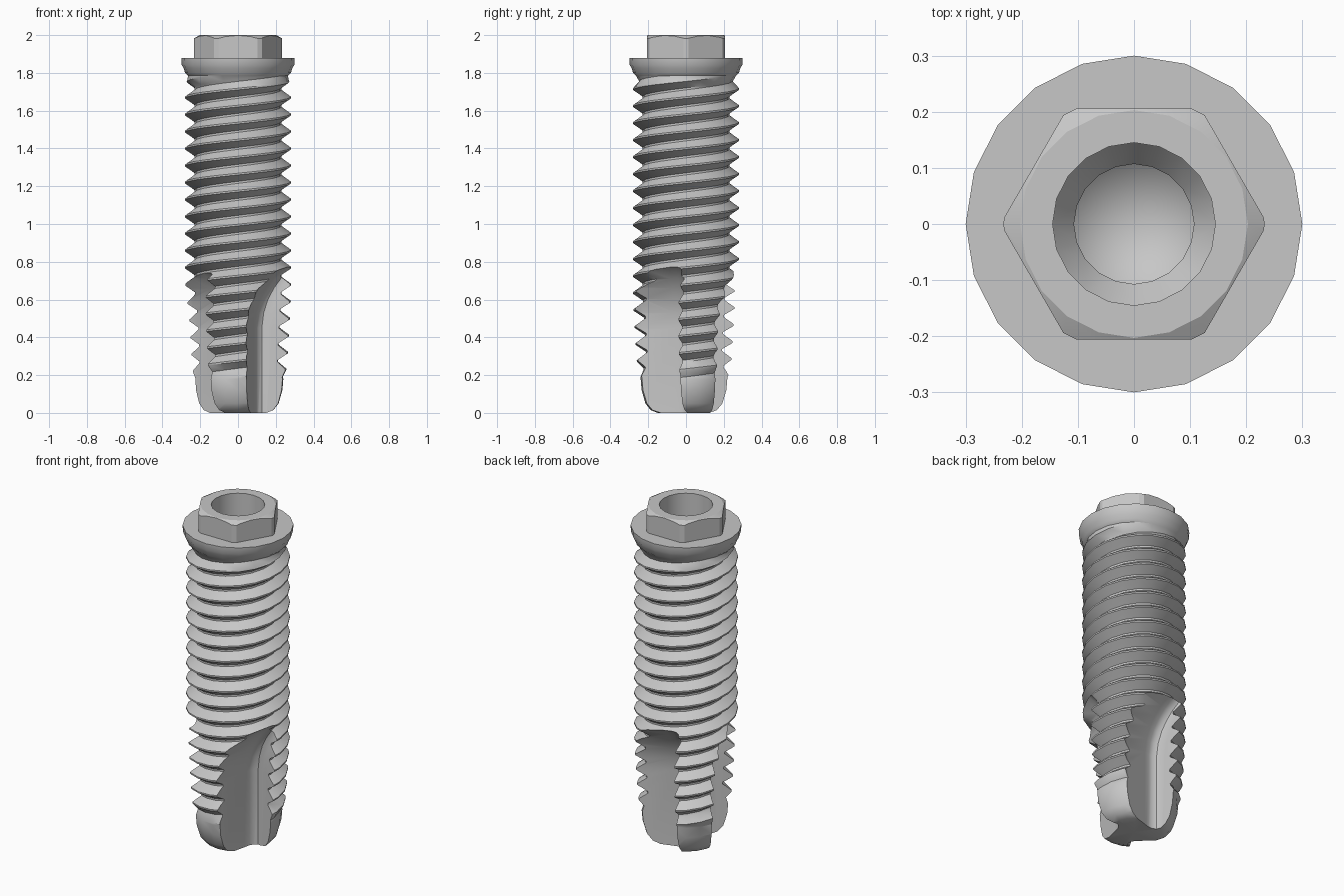
import bpy, bmesh, math
from mathutils import Matrix

cube = bpy.data.objects.get("Cube")
if cube:
    bpy.data.objects.remove(cube, do_unlink=True)

steel = bpy.data.materials.new("brushed_grey")
steel.use_nodes = True
GREY = (0.57, 0.57, 0.57, 1)
steel.diffuse_color = GREY
steel.node_tree.nodes["Principled BSDF"].inputs["Base Color"].default_value = GREY

SIDES = 20
PITCH = 0.09
LEAD = 2 * PITCH          # two thread starts
LOW, HIGH = 0.18, 1.785   # threaded span


def make(name, bm):
    bmesh.ops.remove_doubles(bm, verts=bm.verts, dist=0.0004)
    bmesh.ops.recalc_face_normals(bm, faces=bm.faces)
    mesh = bpy.data.meshes.new(name)
    bm.to_mesh(mesh)
    bm.free()
    mesh.materials.append(steel)
    obj = bpy.data.objects.new(name, mesh)
    bpy.context.collection.objects.link(obj)
    return obj


def skin(bm, loops, closed=False):
    """Join neighbouring rows of points with quads."""
    rows = [[bm.verts.new(p) for p in row] for row in loops]
    m = len(rows[0])
    for a, b in zip(rows, rows[1:]):
        for j in range(m if closed else m - 1):
            k = (j + 1) % m
            bm.faces.new((a[j], b[j], b[k], a[k]))
    return rows


def around(r, z, i):
    t = math.tau * i / SIDES
    return (r * math.cos(t), r * math.sin(t), z)


def cut(target, cutter, operation):
    mod = target.modifiers.new(operation, "BOOLEAN")
    mod.operation, mod.solver, mod.object = operation, "EXACT", cutter
    bpy.context.view_layer.objects.active = target
    bpy.ops.object.modifier_apply(modifier=mod.name)
    bpy.data.objects.remove(cutter, do_unlink=True)


def smooth(obj, angle):
    bpy.ops.object.select_all(action="DESELECT")
    obj.select_set(True)
    bpy.context.view_layer.objects.active = obj
    bpy.ops.object.shade_smooth_by_angle(angle=math.radians(angle))


def thread_radius(z, tooth):
    taper = min(1, max(0, (z - LOW) / 0.45))
    root = 0.205 + 0.025 * taper
    crest = 0.243 + 0.038 * math.sqrt(taper)
    fade = min(1, max(0, (z - LOW) / 0.03), max(0, (HIGH - z) / 0.04))
    root = max(root, 0.24 - max(0, z - LOW) * 0.3)
    root += 0.035 * max(0, 1 - (HIGH - z) / 0.06)
    return root + max(0, crest - root) * tooth * fade


# Rounded tip, then collar and drilled socket, either side of the thread
TIP = [(0, 0), (0.15, 0), (0.187, 0.015), (0.215, 0.05), (0.235, 0.12),
       (thread_radius(LOW, 0), LOW)]
COLLAR = [(thread_radius(HIGH, 0), HIGH), (0.28, 1.80), (0.288, 1.825), (0.298, 1.842),
          (0.30, 1.88), (0.145, 1.88), (0.145, 1.82), (0.107, 1.77), (0.107, 1.25), (0, 1.16)]
TOOTH = [(0.0, 0), (0.12, 0), (0.5, 1), (0.6, 1)]


def thread_column(i):
    """Points up one side of the helix, clipped to the threaded span."""
    points = []
    for k in range(-4, 22):
        for offset, tooth in TOOTH:
            z = PITCH * (k + offset) + LEAD * i / SIDES
            z = min(HIGH, max(LOW, z))
            points.append(around(thread_radius(z, tooth), z, i))
    return points


bm = bmesh.new()
skin(bm, [thread_column(i) for i in range(SIDES + 1)])
for profile in (TIP, COLLAR):
    skin(bm, [[around(r, z, i) for r, z in profile] for i in range(SIDES + 1)])
bmesh.ops.remove_doubles(bm, verts=bm.verts, dist=0.0004)
bmesh.ops.dissolve_degenerate(bm, edges=bm.edges, dist=0.0001)
bmesh.ops.triangulate(bm, faces=bm.faces)
body = make("threaded_body", bm)

# Three cutting flutes: a wall that curves outward near the top
SECTION = [(0.035, -0.40), (0.045, -0.23), (0.085, -0.06), (0.093, -0.025), (0.106, -0.002),
           (0.126, 0.01), (0.15, 0.008), (0.18, -0.005), (0.25, -0.035), (0.45, -0.09), (0.45, -0.40)]
LEVELS = [(-0.1, 0), (0.45, 0), (0.53, 0.01), (0.6, 0.032), (0.66, 0.064),
          (0.71, 0.10), (0.75, 0.14), (0.785, 0.19), (0.81, 0.24)]
for n in range(3):
    bm = bmesh.new()
    loops = [[(min(0.5, x + s), y - 0.2 * s, z) for x, y in SECTION] for z, s in LEVELS]
    rings = skin(bm, loops, closed=True)
    bm.faces.new(rings[0])
    bm.faces.new(rings[-1])
    bmesh.ops.transform(bm, matrix=Matrix.Rotation(math.tau * n / 3, 4, "Z"), verts=bm.verts)
    cut(body, make("flute_cutter", bm), "DIFFERENCE")
smooth(body, 35)

# Hexagonal head with chamfered corners and a round socket
bm = bmesh.new()
bmesh.ops.create_cone(bm, cap_ends=True, segments=6, radius1=0.238, radius2=0.238, depth=0.14,
                      matrix=Matrix.Translation((0, 0, 1.93)) @ Matrix.Rotation(math.tau / 12, 4, "Z"))
head = make("hex_head", bm)
RING = [(0.145, 1.875), (0.233, 1.875), (0.233, 1.983), (0.203, 2.0), (0.145, 2.0)]
bm = bmesh.new()
skin(bm, [[around(r, z, i) for r, z in RING] for i in range(SIDES + 1)], closed=True)
cut(head, make("chamfer_ring", bm), "INTERSECT")
smooth(head, 20)
